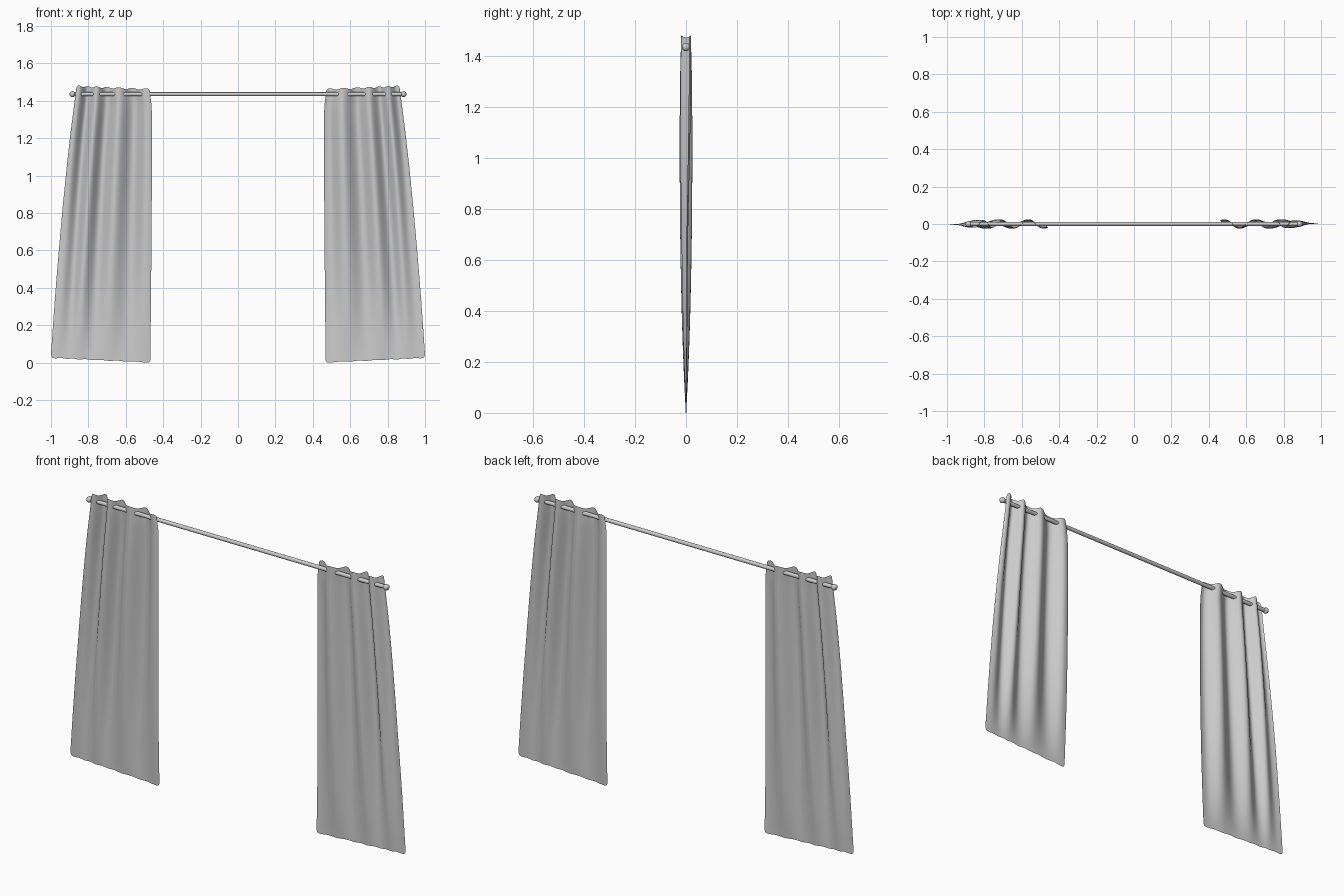
import bpy, bmesh, math

if "Cube" in bpy.data.objects:
    bpy.data.objects.remove(bpy.data.objects["Cube"])

ROD_Z = 1.435


def lerp_table(t, pts):
    """Smooth interpolation through (t, value) pairs."""
    if t <= pts[0][0]:
        return pts[0][1]
    n = len(pts)
    slope = lambda i: ((pts[min(i + 1, n - 1)][1] - pts[max(i - 1, 0)][1])
                       / (pts[min(i + 1, n - 1)][0] - pts[max(i - 1, 0)][0]))
    for i in range(n - 1):
        (a, p), (b, q) = pts[i], pts[i + 1]
        if t <= b:
            h = b - a
            s = (t - a) / h
            return ((2*s**3 - 3*s**2 + 1) * p + (s**3 - 2*s**2 + s) * h * slope(i)
                    + (3*s**2 - 2*s**3) * q + (s**3 - s**2) * h * slope(i + 1))
    return pts[-1][1]


# Curtain shape against height fraction v and width fraction u (inner to outer)
INNER = [(0, 0.468), (0.1, 0.467), (0.5, 0.462), (0.93, 0.461), (1, 0.472)]
OUTER = [(0, 1.0), (0.2, 0.980), (0.4, 0.957), (0.6, 0.931), (0.8, 0.901), (0.93, 0.878), (1, 0.865)]
DEPTH = [(0, 0.001), (0.13, 0.010), (0.3, 0.018), (0.55, 0.024), (0.85, 0.024), (1, 0.019)]
PLEATS = [(0, -0.2), (0.05, 0), (0.23, 1), (0.42, 2), (0.58, 3), (0.72, 4), (0.84, 5), (0.96, 6), (1, 6.3)]


def corner(d, r):
    """Height lost at a rounded corner, d away from the side edge."""
    return r - math.sqrt(max(0, r * r - (r - d) ** 2)) if d < r else 0


def curtain(name, s):
    cols, rows = 110, 50
    bm = bmesh.new()
    grid = []
    for j in range(rows + 1):
        v = j / rows
        line = []
        for i in range(cols + 1):
            u = i / cols
            xi, xo = lerp_table(v, INNER), lerp_table(v, OUTER)
            phase = lerp_table(u, PLEATS) * math.pi
            fade = 1 - 0.85 * max(0, (u - 0.78) / 0.22) * min(1, 1.8 * (1 - v))
            y = math.cos(phase) * lerp_table(v, DEPTH) * fade
            edge = min(u, 1 - u)
            bottom = 0.025 * u + 0.003 * math.sin(phase) ** 2 + corner(edge * 0.53, 0.015)
            top = 1.461 + 0.017 * u + 0.004 * math.cos(phase * 2) - corner(edge * 0.4, 0.012)
            x = xi + (xo - xi) * u
            z = bottom + (top - bottom) * v
            line.append(bm.verts.new((s * x, s * y, z)))
        grid.append(line)
    for j in range(rows):
        for i in range(cols):
            bm.faces.new((grid[j][i], grid[j][i+1], grid[j+1][i+1], grid[j+1][i]))
    low = min(p.co.z for p in bm.verts)
    for p in bm.verts:
        p.co.z -= low * (1 - p.co.z / 1.48)
    for f in bm.faces:
        f.smooth = True
    me = bpy.data.meshes.new(name)
    bm.to_mesh(me)
    bm.free()
    ob = bpy.data.objects.new(name, me)
    bpy.context.collection.objects.link(ob)


# The two curtains are half-turn copies of each other about z
curtain("curtain_left", -1)
curtain("curtain_right", 1)

# Rod
bpy.ops.mesh.primitive_cylinder_add(vertices=24, radius=0.0105, depth=1.77,
                                    location=(0, 0, ROD_Z), rotation=(0, math.pi / 2, 0))
bpy.context.object.name = "curtain_rod"
bpy.ops.object.shade_smooth_by_angle()

# Ball finials
for s, side in ((-1, "left"), (1, "right")):
    bpy.ops.mesh.primitive_uv_sphere_add(segments=24, ring_count=16, radius=0.016,
                                         location=(s * 0.885, 0, ROD_Z))
    bpy.context.object.name = "finial_" + side
    bpy.ops.object.shade_smooth_by_angle()
